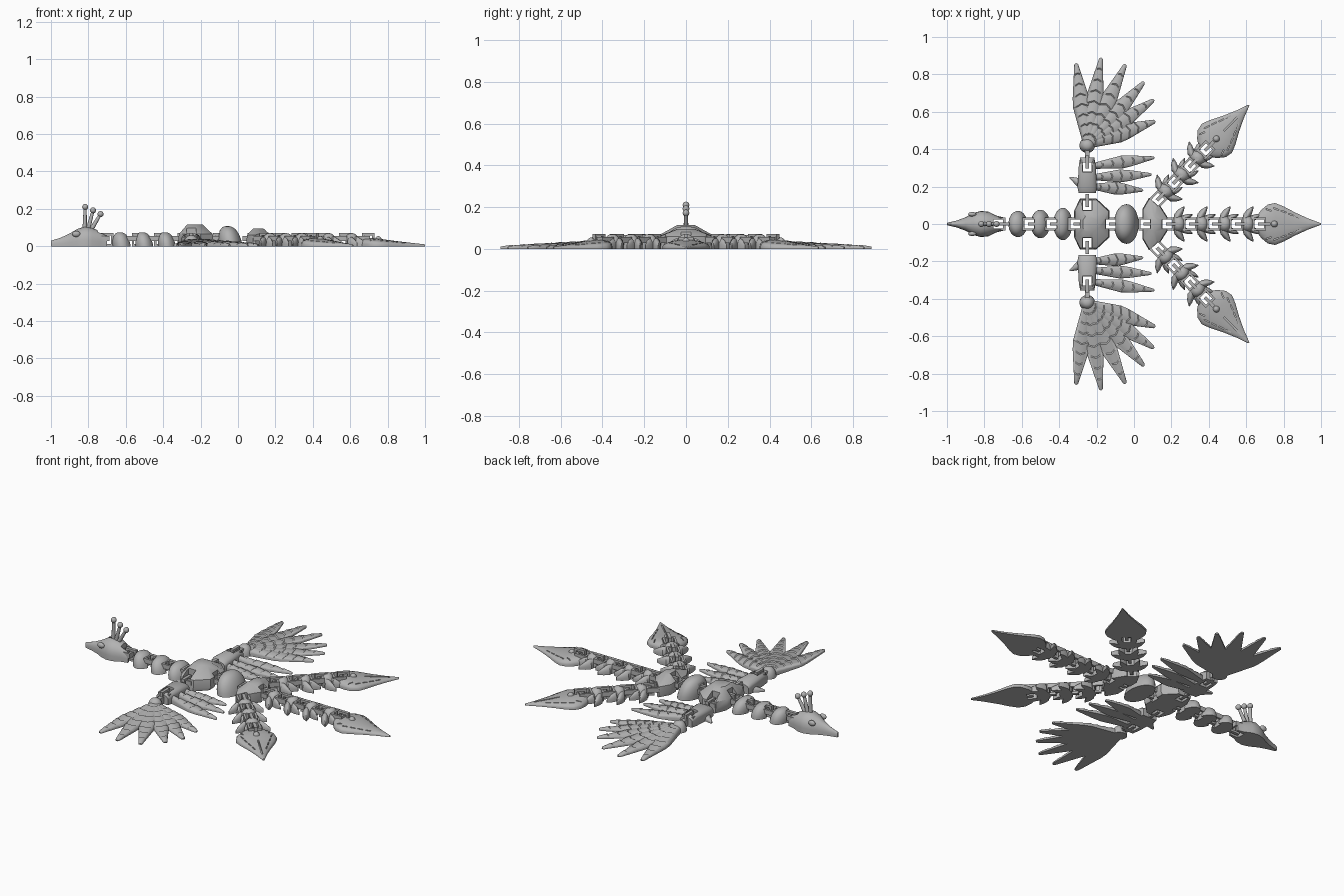
import bpy, bmesh, math
from mathutils import Matrix, Vector

if "Cube" in bpy.data.objects:
    bpy.data.objects.remove(bpy.data.objects["Cube"])

grey = bpy.data.materials.new("plain_grey")
grey.use_nodes = True
COLOUR = (0.45, 0.45, 0.45, 1)
grey.diffuse_color = COLOUR
grey.node_tree.nodes["Principled BSDF"].inputs["Base Color"].default_value = COLOUR

parts, notched = [], []
cutter_bm = bmesh.new()


def place(x=0, y=0, angle=0, side=1):
    return (Matrix.Diagonal((1, side, 1, 1)) @ Matrix.Translation((x, y, 0))
            @ Matrix.Rotation(math.radians(angle), 4, 'Z'))


def finish(name, bm, m=Matrix(), notch=False):
    bmesh.ops.transform(bm, matrix=m, verts=bm.verts)
    bmesh.ops.recalc_face_normals(bm, faces=bm.faces)
    mesh = bpy.data.meshes.new(name)
    bm.to_mesh(mesh)
    bm.free()
    mesh.materials.append(grey)
    obj = bpy.data.objects.new(name, mesh)
    bpy.context.collection.objects.link(obj)
    parts.append(obj)
    if notch:
        notched.append(obj)
    return obj


def loft(bm, rings):
    """Skin a list of equal-length point rings and cap both ends."""
    vs = [[bm.verts.new(p) for p in r] for r in rings]
    n = len(vs[0])
    for a, b in zip(vs, vs[1:]):
        for i in range(n):
            j = (i + 1) % n
            bm.faces.new((a[i], a[j], b[j], b[i]))
    bm.faces.new(vs[0])
    bm.faces.new(vs[-1])


def box(bm, lo, hi, m=Matrix()):
    centre = (Vector(lo) + Vector(hi)) / 2
    size = Vector(hi) - Vector(lo)
    bmesh.ops.create_cube(bm, size=1, matrix=m @ Matrix.Translation(centre)
                          @ Matrix.Diagonal((*size, 1)))


def blade(name, stations, m, edge=0.35, sweep=0, notch=False, bend=0):
    """Flat-bottomed arched strip; stations are (along, half width, height)."""
    bm = bmesh.new()
    length = stations[-1][0]
    rings = []
    for x, w, h in stations:
        c = bend * (x / length) ** 2
        ring = [(x - sweep * w, c - w, 0), (x - sweep * w, c + w, 0)]
        for i in range(11):
            t = math.pi * i / 10
            u = math.cos(t)
            ring.append((x - sweep * w * abs(u), c + w * u,
                         h * (edge + (1 - edge) * math.sin(t))))
        rings.append(ring)
    loft(bm, rings)
    return finish(name, bm, m, notch)


def dome(name, rx, ry, h, m, lean=0, notch=True):
    bm = bmesh.new()
    rings = []
    for k in range(9):
        t = k / 8 * 1.5
        r, z = math.cos(t) ** 0.8, h * math.sin(t)
        rings.append([(rx * r * math.cos(a) + lean * z, ry * r * math.sin(a), z)
                      for a in (2 * math.pi * i / 32 for i in range(32))])
    loft(bm, rings)
    return finish(name, bm, m, notch)


def faceted(name, outline, tiers):
    """Stack of scaled copies of one outline; tiers are (x scale, y scale, z)."""
    cx = sum(p[0] for p in outline) / len(outline)
    bm = bmesh.new()
    loft(bm, [[(cx + (x - cx) * sx, y * sy, z) for x, y in outline]
              for sx, sy, z in tiers])
    return finish(name, bm, notch=True)


def joint(name, m):
    """Flat square frame with an upright ring hooked through it."""
    box(cutter_bm, (-.027, -.025, -.05), (.027, .025, .3), m)
    bm = bmesh.new()
    for s in (1, -1):
        box(bm, (-.037, s * .03 - .006, .028), (.037, s * .03 + .006, .056))
        box(bm, (s * .031 - .006, -.024, .028), (s * .031 + .006, .024, .056))
    for z in (0, .058):
        box(bm, (-.008, -.009, z), (.06, .009, z + .013))
    for x in (-.008, .047):
        box(bm, (x, -.009, .013), (x + .013, .009, .058))
    finish(name, bm, m)


def feather(name, length, width, height, m, scales=7):
    """Feather with overlapping chevron scales."""
    st = [(0, width * .4, height)]
    for k in range(scales):
        for f, lift in ((.06, .005), (.94, 0)):
            u = (k + f) / scales
            w = width * (.4 + .6 * u / .55 if u < .55 else 1 - .8 * (u - .55) / .45)
            st.append((length * u, w, height + (.011 - height) * u + lift))
    st.append((length, width * .1, .009))
    blade(name, st, m, edge=.5, sweep=.45)


def ray(name, start, tip, width, height, side, scales=7):
    d = Vector(tip) - Vector(start)
    feather(name, d.length, width, height,
            place(*start, math.degrees(math.atan2(d.y, d.x)), side), scales)


def ball(name, loc, scale):
    bm = bmesh.new()
    bmesh.ops.create_uvsphere(bm, u_segments=16, v_segments=10, radius=1)
    finish(name, bm, Matrix.Translation(loc) @ Matrix.Diagonal((*scale, 1)))


# Head with beak, eyes and crest
blade("head", [(0, .006, .03), (.05, .018, .045), (.1, .036, .068), (.14, .058, .092),
               (.18, .07, .105), (.22, .066, .098), (.26, .046, .082), (.3, .036, .07)],
      place(-1), edge=.3, notch=True)
for s in (1, -1):
    ball("eye", (-.865, s * .052, .066), (.022, .012, .016))
for x, z in ((-.817, .21), (-.775, .192), (-.735, .172)):
    a, b = Vector((-.82 + (x + .817) * .4, 0, .085)), Vector((x, 0, z))
    bm = bmesh.new()
    bmesh.ops.create_cone(bm, cap_ends=True, segments=12, radius1=.012, radius2=.008,
                          depth=(b - a).length)
    turn = (b - a).to_track_quat('Z', 'Y').to_matrix().to_4x4()
    finish("crest_stem", bm, Matrix.Translation((a + b) / 2) @ turn)
    ball("crest_bead", b, (.016, .016, .016))

# Neck, torso and tail hub
for x, ry in ((-.62, .07), (-.5, .076), (-.38, .086)):
    dome("neck_segment", .05, ry, .075, place(x), lean=-.15)
for x in (-.725, -.56, -.44, -.315, -.125, .06):
    joint("spine_joint", place(x))
faceted("torso", [(-.32, -.07), (-.29, -.135), (-.2, -.135), (-.13, -.07),
                  (-.13, .07), (-.2, .135), (-.29, .135), (-.32, .07)],
        [(.9, 1, 0), (1, 1, .02), (.95, .96, .065), (.45, .3, .115)])
dome("rump", .065, .106, .108, place(-.04), lean=-.15)
faceted("tail_hub", [(.045, -.08), (.08, -.14), (.12, -.13), (.18, -.035),
                     (.18, .035), (.12, .13), (.08, .14), (.045, .08)],
        [(.95, 1, 0), (1, 1, .02), (.95, .95, .06), (.4, .3, .095)])

# Wings
for s in (1, -1):
    joint("shoulder_joint", place(-.25, .1, 90, s))
    blade("wing_arm", [(0, .046, .055), (.03, .052, .07), (.15, .045, .07), (.19, .038, .055)],
          place(-.25, .165, 90, s), edge=.6, notch=True)
    joint("wing_joint", place(-.25, .305, 90, s))
    box_m = place(-.25, .34, 90, s)
    bm = bmesh.new()
    box(bm, (0, -.013, .012), (.09, .013, .045))
    finish("wing_bar", bm, box_m)
    for start, tip in (((-.22, .2), (.05, .18)), ((-.22, .25), (.095, .265)),
                       ((-.22, .31), (.11, .355))):
        ray("inner_feather", start, tip, .036, .04, s, 6)
    ray("wing_spur", (-.25, .2), (-.345, .25), .025, .035, s, 2)
    dome("wing_knob", .042, .04, .058, place(-.25, .42, 0, s), notch=False)
    for tip in ((-.31, .86), (-.175, .89), (-.045, .855), (.055, .76),
                (.108, .665), (.115, .55)):
        ray("fan_feather", (-.25, .425), tip, .05, .038, s, 8)


# Tail strands
def strand(m, count, split):
    blade("tail_plume", [(-.095, .04, .04), (-.07, .075, .042), (-.035, .104, .044),
                         (.005, .112, .04), (.05, .094, .034), (.11, .062, .026),
                         (.18, .03, .018), (.25, .004, .01)], m, edge=.3, notch=True)
    dome("plume_eye", .024, .024, .054, m, notch=False)
    for s in (1, -1):
        for x, y in ((-.03, .075), (.01, .08), (.05, .066), (.09, .05), (.13, .035)):
            slit = Matrix.Translation((x, s * y, 0)) @ Matrix.Rotation(-.35 * s, 4, 'Z')
            box(cutter_bm, (-.015, -.0025, .012), (.015, .0025, .2), m @ slit)
    if split:
        box(cutter_bm, (.06, -.004, .012), (.2, .004, .2), m)
    for i in range(count + 1):
        joint("tail_joint", m @ place(-.08 - .123 * i))
    for i in range(count):
        at = -.142 - .123 * i
        dome("tail_segment", .042, .048, .07, m @ place(at))
        for s in (1, -1):
            for x, turn, size in ((-.015, 72, 1), (.012, 42, .8)):
                leaf = [(k * size, w * size, h) for k, w, h in
                        ((0, .012, .05), (.03, .021, .05), (.06, .015, .035), (.085, .002, .02))]
                blade("tail_leaf", leaf, m @ place(0, 0, 0, s) @ place(at + x, .02, turn),
                      edge=.3, bend=-.02)


strand(place(.75), 4, False)
for s in (1, -1):
    strand(place(.44, .455, 46, s), 3, True)

# Cut the joint sockets and plume slits
cutter = finish("socket_cutter", cutter_bm)
parts.remove(cutter)
for obj in notched:
    mod = obj.modifiers.new("sockets", 'BOOLEAN')
    mod.object, mod.operation, mod.solver = cutter, 'DIFFERENCE', 'EXACT'
graph = bpy.context.evaluated_depsgraph_get()
for obj, mesh in [(o, bpy.data.meshes.new_from_object(o.evaluated_get(graph)))
                  for o in notched]:
    obj.modifiers.clear()
    obj.data = mesh
bpy.data.objects.remove(cutter)

# Smooth shading with sharp edges kept
bpy.ops.object.select_all(action='DESELECT')
for obj in parts:
    obj.select_set(True)
bpy.context.view_layer.objects.active = parts[0]
bpy.ops.object.shade_smooth_by_angle(angle=math.radians(35))
